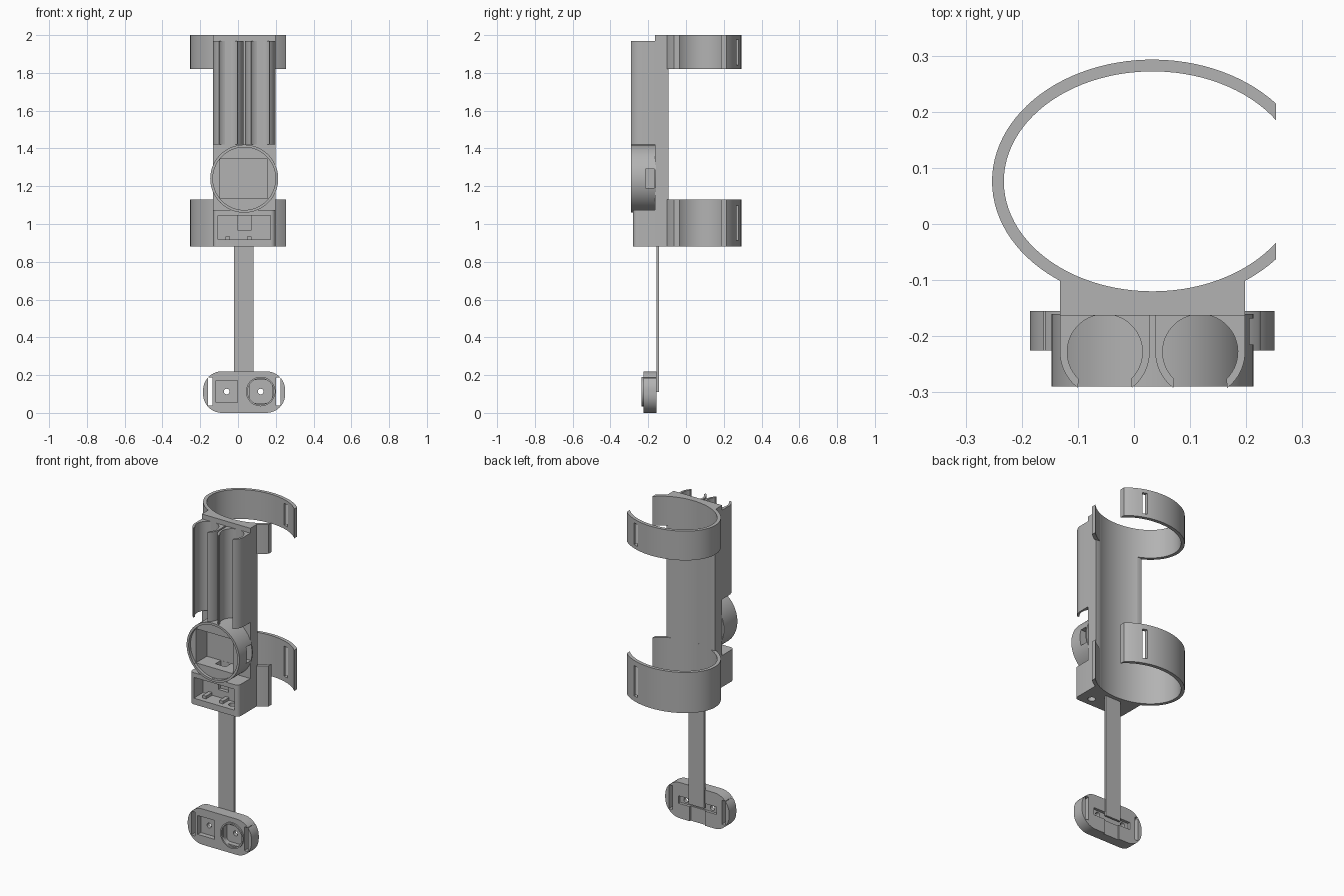
import bpy, bmesh
from math import sin, cos, acos, pi, radians

if "Cube" in bpy.data.objects:
    bpy.data.objects.remove(bpy.data.objects["Cube"])

grey = bpy.data.materials.new("mid_grey")
grey.use_nodes = True
COLOUR = (0.45, 0.45, 0.45, 1)
grey.diffuse_color = COLOUR
grey.node_tree.nodes["Principled BSDF"].inputs["Base Color"].default_value = COLOUR

CX = 0.033            # centre line of the device
ARM_Y = 0.076         # centre of the oval arm opening


def arc(cx, cy, rx, ry, a0, a1, n):
    return [(cx + rx * cos(a0 + (a1 - a0) * i / n), cy + ry * sin(a0 + (a1 - a0) * i / n))
            for i in range(n + 1)]


def circle(cx, cy, r, n=48):
    return arc(cx, cy, r, r, 0, 2 * pi, n)[:-1]


def rounded(x0, x1, y0, y1, r, n=8):
    pts = []
    corners = [(x1 - r, y1 - r), (x0 + r, y1 - r), (x0 + r, y0 + r), (x1 - r, y0 + r)]
    for k, (x, y) in enumerate(corners):
        pts += arc(x, y, r, r, k * pi / 2, (k + 1) * pi / 2, n)
    return pts


def prism(name, pts, axis, lo, hi, bevel=0):
    """Extrude a profile along z (x,y points) or y (x,z points)."""
    bm = bmesh.new()
    place = (lambda p, h: (p[0], p[1], h)) if axis == "z" else (lambda p, h: (p[0], h, p[1]))
    a = [bm.verts.new(place(p, lo)) for p in pts]
    b = [bm.verts.new(place(p, hi)) for p in pts]
    front = bm.faces.new(a)
    bm.faces.new(b[::-1])
    for i in range(len(pts)):
        j = (i + 1) % len(pts)
        bm.faces.new((a[j], a[i], b[i], b[j]))
    if bevel:
        bmesh.ops.bevel(bm, geom=list(front.edges), offset=bevel, segments=5,
                        profile=0.5, affect="EDGES")
    bmesh.ops.recalc_face_normals(bm, faces=bm.faces)
    me = bpy.data.meshes.new(name)
    bm.to_mesh(me)
    bm.free()
    ob = bpy.data.objects.new(name, me)
    bpy.context.collection.objects.link(ob)
    me.materials.append(grey)
    return ob


def block(name, x0, x1, y0, y1, z0, z1):
    return prism(name, [(x0, y0), (x1, y0), (x1, y1), (x0, y1)], "z", z0, z1)


def cut(ob, *cutters):
    for c in cutters:
        m = ob.modifiers.new("cut", "BOOLEAN")
        m.operation, m.solver, m.object = "DIFFERENCE", "EXACT", c
    bpy.context.view_layer.update()
    dg = bpy.context.evaluated_depsgraph_get()
    me = bpy.data.meshes.new_from_object(ob.evaluated_get(dg))
    ob.modifiers.clear()
    ob.data = me
    for c in cutters:
        bpy.data.objects.remove(c)
    return ob


parts = []

# Long back plate hollowed by the oval arm opening
body = block("back_plate", -0.132, 0.198, -0.163, -0.092, 0.88, 2.0)
parts.append(cut(body, prism("arm_cutter", arc(CX, ARM_Y, 0.265, 0.196, 0, 2 * pi, 96)[:-1],
                             "z", 0.8, 2.1)))

# Two open oval arm bands with a strap slot near the rear end
outer_a, inner_a = acos(0.22 / 0.286), acos(0.22 / 0.265)
band_profile = (arc(CX, ARM_Y, 0.286, 0.217, outer_a, 2 * pi - outer_a, 80)
                + arc(CX, ARM_Y, 0.265, 0.196, 2 * pi - inner_a, inner_a, 80))
for name, z0, z1, margin in (("upper_band", 1.82, 2.0, 0.023), ("lower_band", 0.88, 1.13, 0.032)):
    band = prism(name, band_profile, "z", z0, z1)
    slot = block("slot_cutter", 0.135, 0.165, 0.15, 0.35, z0 + margin, z1 - margin)
    parts.append(cut(band, slot))

# Twin C-shaped tube holders, open at the front
for name, x in (("right_tube_holder", -0.052), ("left_tube_holder", 0.118)):
    y = -0.228
    profile = [(x - 0.08, -0.158)]
    profile += arc(x, y, 0.08, 0.08, pi, radians(233), 10)
    profile += arc(x, y, 0.067, 0.067, radians(226), radians(-46), 40)
    profile += arc(x, y, 0.08, 0.08, radians(-53), 0, 10)
    profile += [(x + 0.08, -0.158)]
    parts.append(prism(name, profile, "z", 1.42, 1.97))

# Round housing with lid recess, square pocket, side window and wire channel
drum = prism("round_housing", circle(CX, 1.24, 0.18, 72), "y", -0.29, -0.16)
parts.append(cut(
    drum,
    prism("lid_cutter", circle(CX, 1.24, 0.166, 72), "y", -0.32, -0.272),
    block("pocket_cutter", -0.096, 0.156, -0.3, -0.166, 1.135, 1.345),
    block("window_cutter", 0.1, 0.26, -0.215, -0.168, 1.19, 1.29),
    block("channel_cutter", 0.0, 0.07, -0.22, -0.167, 1.0, 1.2)))

# Lower switch box with front recess, wire channel and a hole underneath
box_profile = ([(-0.132, -0.16)] + arc(-0.107, -0.255, 0.025, 0.025, pi, 1.5 * pi, 6)
               + arc(0.173, -0.255, 0.025, 0.025, 1.5 * pi, 2 * pi, 6) + [(0.198, -0.16)])
switch_box = prism("switch_box", box_profile, "z", 0.88, 1.075)
parts.append(cut(
    switch_box,
    block("recess_cutter", -0.105, 0.172, -0.3, -0.19, 0.918, 1.046),
    block("channel_cutter", 0.0, 0.07, -0.22, -0.168, 0.965, 1.1),
    prism("hole_cutter", circle(0.12, -0.225, 0.022, 24), "z", 0.85, 0.93)))
for name, x in (("right_switch_rib", -0.055), ("left_switch_rib", 0.06)):
    parts.append(block(name, x - 0.012, x + 0.012, -0.25, -0.188, 0.915, 0.935))

# Flat strip joining the box to the foot
parts.append(block("connecting_strip", -0.022, 0.083, -0.156, -0.144, 0.11, 0.9))

# Rounded foot with pockets, side slots and rear grooves
FZ = 0.113
foot = prism("foot", rounded(-0.185, 0.25, 0.0, 0.22, 0.1, 10), "y", -0.225, -0.155, bevel=0.03)
cutters = [
    block("square_cutter", -0.117, -0.003, -0.3, -0.195, FZ - 0.058, FZ + 0.058),
    prism("round_pocket_cutter", rounded(0.06, 0.18, FZ - 0.06, FZ + 0.06, 0.025), "y", -0.3, -0.195),
    block("rear_groove_cutter", -0.1, 0.16, -0.172, -0.1, 0.09, 0.136),
    block("strip_groove_cutter", -0.022, 0.083, -0.165, -0.1, -0.1, 0.135)]
for x in (-0.06, 0.12):
    cutters.append(prism("pin_cutter", circle(x, FZ, 0.015, 20), "y", -0.3, -0.1))
for x in (-0.148, 0.213):
    cutters.append(block("side_slot_cutter", x - 0.012, x + 0.012, -0.3, -0.1, 0.04, 0.187))
parts.append(cut(foot, *cutters))

# Raised collar around the left foot pocket
collar = prism("foot_collar", circle(0.12, FZ, 0.078), "y", -0.235, -0.222)
parts.append(cut(collar, prism("collar_cutter", circle(0.12, FZ, 0.069), "y", -0.3, -0.1)))

# Smooth curved walls, keep hard edges sharp
bpy.ops.object.select_all(action="DESELECT")
for ob in parts:
    ob.select_set(True)
bpy.context.view_layer.objects.active = parts[0]
bpy.ops.object.shade_smooth_by_angle(angle=radians(30))
